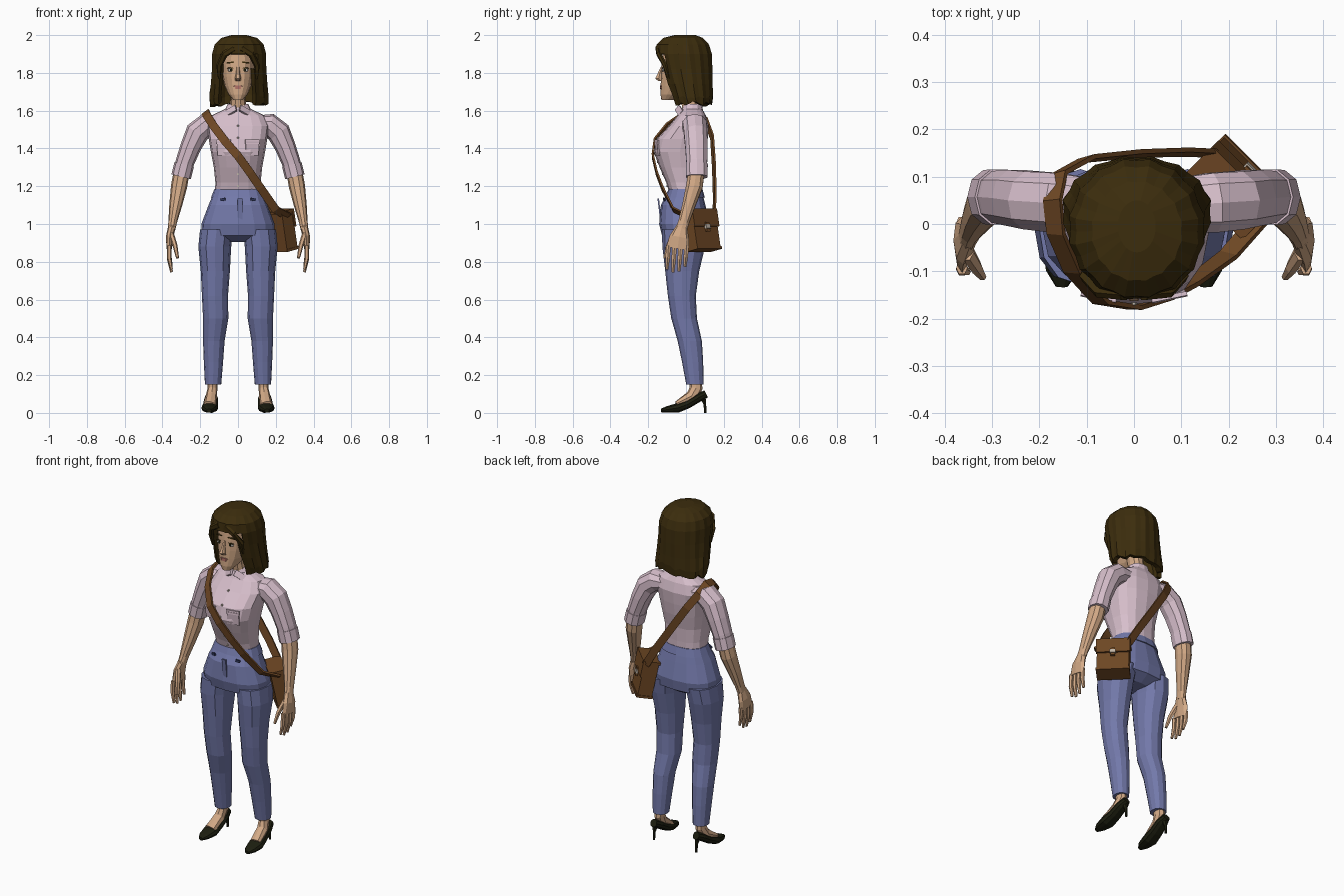
import bpy, bmesh, math, random
from mathutils import Vector, Matrix

random.seed(4)
default = bpy.data.objects.get("Cube")
if default:
    bpy.data.objects.remove(default, do_unlink=True)


def material(name, r, g, b):
    m = bpy.data.materials.new(name)
    m.use_nodes = True
    m.diffuse_color = (r, g, b, 1)
    shader = m.node_tree.nodes["Principled BSDF"]
    shader.inputs["Base Color"].default_value = (r, g, b, 1)
    shader.inputs["Roughness"].default_value = 0.8
    return m


SHIRT = material("pale pink cotton", 0.68, 0.52, 0.6)
JEANS = material("blue denim", 0.17, 0.19, 0.4)
SKIN = material("skin", 0.65, 0.4, 0.24)
HAIR = material("dark brown hair", 0.045, 0.026, 0.004)
LEATHER = material("brown leather", 0.16, 0.065, 0.018)
SHOE = material("black shoe", 0.012, 0.013, 0.005)
WHITE = material("eye white", 0.75, 0.7, 0.65)
LIP = material("lips", 0.45, 0.17, 0.14)
NAVY = material("dark denim", 0.03, 0.04, 0.11)
METAL = material("pale metal", 0.55, 0.48, 0.4)
X, Y, Z = Vector((1, 0, 0)), Vector((0, 1, 0)), Vector((0, 0, 1))


def finish(name, bm, mat, mirror=False):
    bmesh.ops.recalc_face_normals(bm, faces=bm.faces)
    mesh = bpy.data.meshes.new(name)
    bm.to_mesh(mesh)
    bm.free()
    mesh.materials.append(mat)
    ob = bpy.data.objects.new(name, mesh)
    bpy.context.collection.objects.link(ob)
    if mirror:
        ob.modifiers.new("other_side", "MIRROR").use_mirror_merge = False
    return ob


def loft(name, rings, mat, mirror=False, ref=Y, sides=12, power=2.2, level=False):
    """Rings are (x, y, z, half width, half depth along ref), square to the path or level."""
    bm = bmesh.new()
    pts = [Vector(r[:3]) for r in rings]
    loops = []
    for i, ring in enumerate(rings):
        t = Z if level else (pts[min(i + 1, len(pts) - 1)] - pts[max(i - 1, 0)]).normalized()
        v = (ref - t * ref.dot(t)).normalized()
        u = v.cross(t)
        loop = []
        for k in range(sides):
            a = math.tau * k / sides
            c, s = math.cos(a), math.sin(a)
            c = math.copysign(abs(c) ** (2 / power), c)
            s = math.copysign(abs(s) ** (2 / power), s)
            loop.append(bm.verts.new(pts[i] + u * ring[3] * c + v * ring[4] * s))
        loops.append(loop)
    for lo, hi in zip(loops, loops[1:]):
        for k in range(sides):
            j = (k + 1) % sides
            bm.faces.new((lo[k], lo[j], hi[j], hi[k]))
    bm.faces.new(loops[0])
    bm.faces.new(loops[-1])
    return finish(name, bm, mat, mirror)


def box(name, size, place, mat, mirror=False):
    bm = bmesh.new()
    bmesh.ops.create_cube(bm, size=1, matrix=place @ Matrix.Diagonal((*size, 1)))
    return finish(name, bm, mat, mirror)


def at(x, y, z, turn=0, tilt=0, roll=0):
    return (Matrix.Translation((x, y, z)) @ Matrix.Rotation(turn, 4, "Z")
            @ Matrix.Rotation(tilt, 4, "Y") @ Matrix.Rotation(roll, 4, "X"))


# Shirt body, collar, buttons and pockets
torso = [(0, 0, 1.15, .122, .083), (0, -.01, 1.22, .12, .095), (0, -.025, 1.3, .128, .115),
         (0, -.032, 1.38, .143, .138), (0, -.02, 1.45, .155, .135),
         (0, .015, 1.52, .165, .105), (0, .03, 1.575, .14, .075), (0, .03, 1.61, .065, .055)]
loft("shirt_body", torso, SHIRT, sides=16, power=2.5, level=True)


def chest(z):
    for lo, hi in zip(torso, torso[1:]):
        if lo[2] <= z <= hi[2]:
            f = (z - lo[2]) / (hi[2] - lo[2])
            return (lo[1] - lo[4]) * (1 - f) + (hi[1] - hi[4]) * f


loft("collar", [(0, .03, 1.585, .078, .062), (0, .035, 1.635, .055, .05)], SHIRT, level=True)
box("collar_point", (.06, .012, .035), at(.035, -.035, 1.6, .4, .5, -.5), SHIRT, True)
for i in range(6):
    z = 1.2 + .064 * i
    y = chest(z)
    loft("shirt_button", [(0, y + .004, z, .006, .006), (0, y - .004, z, .006, .006)],
         METAL, ref=Z, sides=6)
box("chest_pocket", (.07, .008, .075), at(.075, -.153, 1.4, .2, 0, .1), SHIRT, True)
box("pocket_flap", (.076, .009, .022), at(.075, -.155, 1.435, .2, 0, -.1), SHIRT, True)

# Sleeves with turned-up cuffs
loft("sleeve", [(.1, .04, 1.53, .045, .06), (.165, .045, 1.525, .062, .066),
                (.215, .05, 1.485, .064, .064), (.25, .055, 1.41, .055, .062),
                (.28, .057, 1.33, .05, .058), (.296, .057, 1.27, .048, .055)],
     SHIRT, True, sides=10)
loft("sleeve_cuff", [(.285, .057, 1.315, .053, .061), (.301, .057, 1.25, .053, .06)],
     SHIRT, True, sides=10)

# Forearms and hands
loft("forearm", [(.298, .055, 1.28, .042, .045), (.312, .045, 1.2, .043, .046),
                 (.33, .015, 1.1, .034, .036), (.346, -.012, 1.01, .023, .03),
                 (.352, -.025, .97, .02, .032)], SKIN, True, sides=10)
loft("palm", [(.35, -.022, .985, .02, .03), (.362, -.035, .93, .02, .052),
              (.364, -.045, .87, .014, .06)], SKIN, True, sides=8)
for i, length in enumerate((.105, .13, .135, .12)):
    y = .003 - .032 * i
    loft("finger", [(.364, y, .885, .012, .014), (.364, y - .004, .88 - length / 2, .012, .013),
                    (.352, y - .008, .88 - length, .007, .008)], SKIN, True, sides=6)
loft("thumb", [(.352, -.06, .945, .014, .02), (.333, -.092, .885, .013, .015),
               (.32, -.112, .82, .008, .008)], SKIN, True, sides=6)

# Trousers: hips, waistband and legs
loft("trouser_hips", [(0, -.003, 1.18, .122, .086), (0, -.015, 1.1, .156, .118),
                      (0, -.008, 1.0, .194, .134), (0, -.005, .94, .195, .122),
                      (0, 0, .905, .08, .06)], JEANS, sides=16, power=2.4, level=True)
loft("waistband", [(0, -.005, 1.14, .143, .105), (0, -.003, 1.185, .125, .09)],
     JEANS, sides=16, power=2.4, level=True)
box("fly_flap", (.025, .008, .15), at(.01, -.138, 1.06, 0, 0, .12), JEANS)
box("pocket_mark", (.026, .008, .014), at(.08, -.115, 1.13, .3, .2), NAVY, True)
loft("trouser_leg", [(.113, -.006, .97, .088, .122), (.123, -.012, .88, .087, .113),
                     (.12, -.02, .75, .077, .09), (.122, -.022, .62, .069, .074),
                     (.118, -.01, .5, .067, .068), (.128, .02, .38, .057, .064),
                     (.13, .035, .27, .051, .056), (.132, .047, .15, .043, .046)],
     JEANS, True, level=True)

# Feet in heeled shoes
loft("foot", [(.132, .05, .2, .026, .034), (.135, .053, .13, .026, .034),
              (.142, .03, .085, .03, .034), (.148, -.05, .045, .034, .016)], SKIN, True, sides=8)
loft("shoe", [(.14, .106, .1, .02, .022), (.142, .065, .08, .035, .024),
              (.146, .01, .047, .039, .024), (.15, -.045, .026, .045, .026),
              (.152, -.1, .018, .034, .018), (.153, -.132, .012, .013, .01)],
     SHOE, True, ref=Z, sides=10)
loft("shoe_heel", [(.14, .088, .085, .018, .018), (.14, .1, .045, .008, .008),
                   (.14, .102, 0, .006, .007)], SHOE, True, sides=6)

# Neck and head
loft("neck", [(0, .03, 1.58, .05, .046), (0, .015, 1.66, .04, .044), (0, .005, 1.74, .045, .05)],
     SKIN, sides=10)
loft("head", [(0, -.098, 1.657, .026, .032), (0, -.075, 1.685, .05, .06),
              (0, -.04, 1.73, .071, .094), (0, -.025, 1.78, .082, .108),
              (0, -.015, 1.84, .087, .115), (0, -.01, 1.9, .085, .115),
              (0, -.01, 1.95, .06, .085)], SKIN, sides=16, level=True)
loft("nose", [(0, -.125, 1.835, .008, .008), (0, -.138, 1.8, .01, .012),
              (0, -.145, 1.77, .017, .02), (0, -.135, 1.756, .014, .012)],
     SKIN, sides=6, level=True)
box("ear", (.015, .04, .06), at(.088, 0, 1.8), SKIN, True)


def face_plate(name, x, y, z, w, h, mat, mirror=True):
    loft(name, [(x, y + .006, z, w, h), (x * .97, y - .002, z, w * .9, h * .9)],
         mat, mirror, ref=Z, sides=8)


face_plate("eye_white", .037, -.122, 1.815, .018, .009, WHITE)
face_plate("iris", .036, -.125, 1.815, .008, .008, SHOE)
face_plate("upper_lid", .038, -.125, 1.825, .021, .003, HAIR)
box("eyebrow", (.042, .008, .007), at(.04, -.118, 1.855, .25, .12), HAIR, True)
face_plate("upper_lip", 0, -.135, 1.729, .024, .005, LIP, False)
face_plate("lower_lip", 0, -.135, 1.72, .019, .006, LIP, False)

# Bobbed hair: ridged shell with an open face window and a ragged hem
bm = bmesh.new()
columns, loops = 32, []
for z, w, front, back in ((2.0, .04, -.06, .05), (1.985, .095, -.12, .09), (1.95, .13, -.155, .122),
                          (1.9, .143, -.16, .137), (1.82, .144, -.14, .14),
                          (1.74, .15, -.115, .141), (1.68, .157, -.09, .143), (1.635, .155, -.07, .138)):
    loop = []
    for k in range(columns):
        a = math.tau * k / columns
        ridge = 1 + (.018 if k % 2 else -.018) * (z < 1.99)
        drop = random.uniform(-.018, .015) if z < 1.7 else 0
        loop.append(bm.verts.new((.006 + w * ridge * math.cos(a),
                                  (front + back) / 2 + (back - front) / 2 * ridge * math.sin(a),
                                  z + drop)))
    loops.append(loop)
bm.faces.new(loops[0])
for hi, lo in zip(loops, loops[1:]):
    for k in range(columns):
        j = (k + 1) % columns
        mid = (hi[k].co + hi[j].co + lo[k].co + lo[j].co) / 4
        arch = 1.9 - 3 * mid.x ** 2
        if not (mid.y < 0 and abs(mid.x) < .098 and mid.z < arch):
            bm.faces.new((hi[k], hi[j], lo[j], lo[k]))
bmesh.ops.delete(bm, geom=[v for v in bm.verts if not v.link_faces], context="VERTS")
shell = finish("hair", bm, HAIR).modifiers.new("thickness", "SOLIDIFY")
shell.thickness = .028
loft("side_fringe", [(.02, -.15, 1.93, .02, .012), (.07, -.145, 1.9, .018, .012),
                     (.1, -.11, 1.84, .016, .014), (.1, -.09, 1.77, .006, .008)],
     HAIR, True, sides=6)

# Shoulder bag, hanging turned out from the left hip
hang = at(.212, .08, .965, math.radians(45), -.2)
for name, size, offset, mat in (
        ("bag_body", (.08, .175, .2), (0, 0, 0), LEATHER),
        ("bag_flap", (.014, .185, .095), (.042, 0, .062), LEATHER),
        ("bag_lid", (.095, .185, .014), (0, 0, .103), LEATHER),
        ("bag_base", (.09, .183, .014), (0, 0, -.1), LEATHER),
        ("bag_tab", (.012, .025, .05), (.05, 0, .01), LEATHER),
        ("bag_buckle", (.014, .032, .022), (.052, 0, .012), METAL)):
    box(name, size, hang @ Matrix.Translation(offset), mat)

# Strap over the right shoulder
path = [Vector(p) for p in (
    (.265, .01, 1.04), (.2, -.065, 1.075), (.12, -.125, 1.19), (.065, -.155, 1.27),
    (0, -.176, 1.36), (-.07, -.165, 1.44), (-.13, -.1, 1.52), (-.165, -.02, 1.575),
    (-.172, .05, 1.592), (-.16, .105, 1.55), (-.1, .138, 1.46), (0, .148, 1.31),
    (.1, .152, 1.16), (.16, .15, 1.06))]
middle = Vector((.03, .01, 1.33))
bm = bmesh.new()
loops = []
for i, p in enumerate(path):
    t = (path[min(i + 1, len(path) - 1)] - path[max(i - 1, 0)]).normalized()
    out = p - middle
    out = (out - t * out.dot(t)).normalized()
    side = t.cross(out)
    loops.append([bm.verts.new(p + side * .022 * s + out * .005 * o)
                  for s, o in ((-1, -1), (1, -1), (1, 1), (-1, 1))])
for lo, hi in zip(loops, loops[1:]):
    for k in range(4):
        j = (k + 1) % 4
        bm.faces.new((lo[k], lo[j], hi[j], hi[k]))
bm.faces.new(loops[0])
bm.faces.new(loops[-1])
finish("bag_strap", bm, LEATHER)
